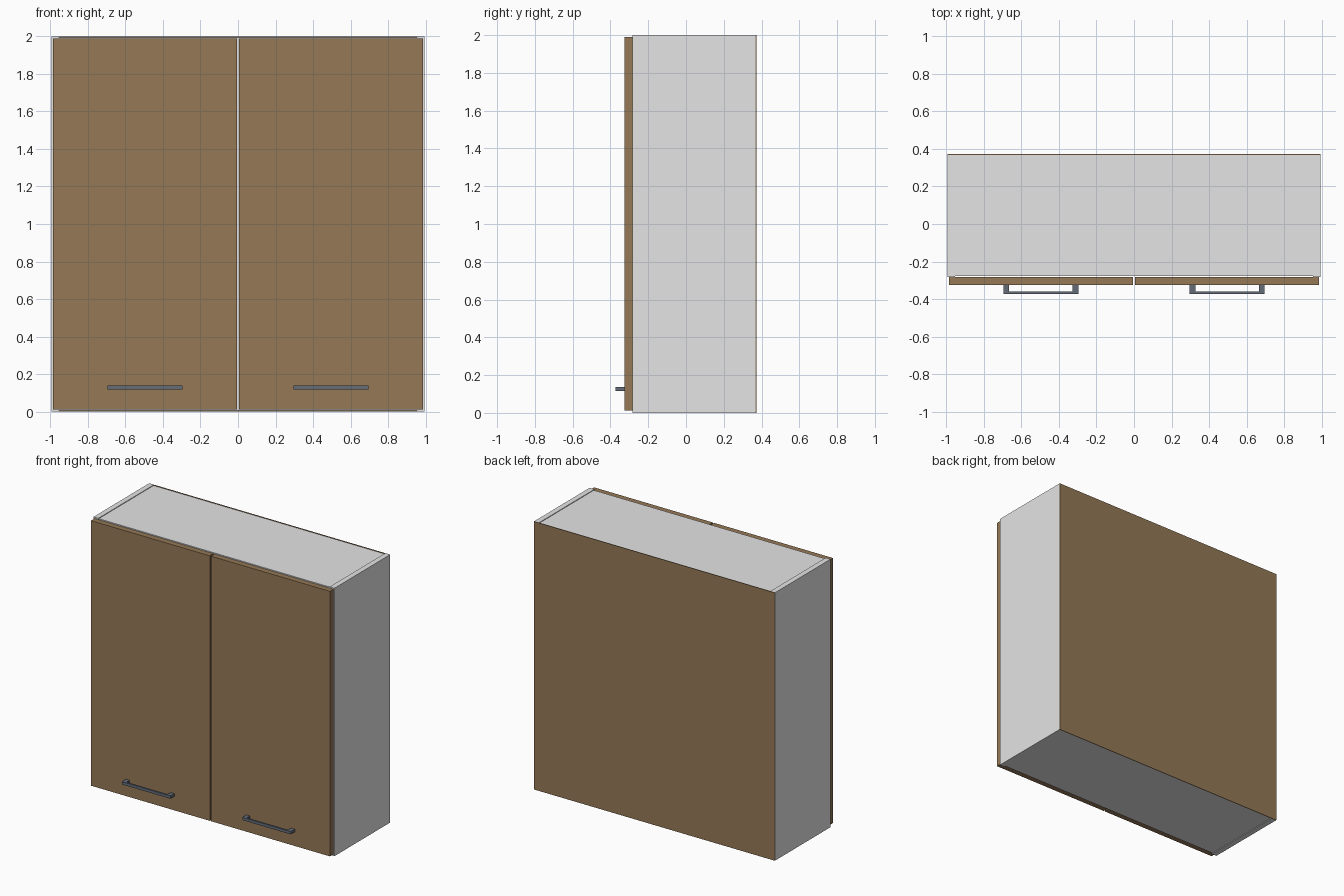
import bpy
import bmesh

if "Cube" in bpy.data.objects:
    bpy.data.objects.remove(bpy.data.objects["Cube"])


def material(name, rgb):
    m = bpy.data.materials.new(name)
    m.diffuse_color = (*rgb, 1.0)
    m.use_nodes = True
    m.node_tree.nodes["Principled BSDF"].inputs["Base Color"].default_value = m.diffuse_color
    return m


GREY = material("light grey board", (0.78, 0.78, 0.78))
BROWN = material("brown wood", (0.30, 0.19, 0.093))
METAL = material("dark steel", (0.125, 0.15, 0.19))


def boxes(name, mat, *bounds):
    """One object made of boxes, each given as (x0, x1, y0, y1, z0, z1)."""
    bm = bmesh.new()
    for x0, x1, y0, y1, z0, z1 in bounds:
        verts = bmesh.ops.create_cube(bm, size=1.0)["verts"]
        for v in verts:
            v.co = (x1 if v.co.x > 0 else x0,
                    y1 if v.co.y > 0 else y0,
                    z1 if v.co.z > 0 else z0)
    mesh = bpy.data.meshes.new(name)
    bm.to_mesh(mesh)
    bm.free()
    mesh.materials.append(mat)
    ob = bpy.data.objects.new(name, mesh)
    bpy.context.collection.objects.link(ob)
    return ob


W, BACK, FRONT, H = 0.995, 0.373, -0.283, 2.0   # carcass limits
T, STEP, PLY = 0.04, 0.005, 0.004               # board, recess, back plate
INNER = W - T

# Top and bottom boards, set back slightly from the side panels
boxes("bottom_board", GREY, (-INNER, INNER, FRONT + STEP, BACK - PLY, STEP, T))
boxes("top_board", GREY, (-INNER, INNER, FRONT + STEP, BACK - PLY, H - T, H - STEP))

# Centre divider behind the gap between the doors
boxes("divider", GREY, (-T / 2, T / 2, FRONT + STEP, BACK - PLY, T, H - T))

# Thin back sheet over the whole rear
boxes("back_panel", BROWN, (-W, W, BACK - PLY, BACK, 0, H))

for side, s in (("left", -1), ("right", 1)):
    def span(a, b):
        return tuple(sorted((s * a, s * b)))

    # Side panel
    boxes(side + "_side_panel", GREY, (*span(INNER, W), FRONT, BACK - PLY, 0, H))

    # Door overlaying the carcass
    boxes(side + "_door", BROWN, (*span(0.005, 0.986), -0.325, FRONT, 0.012, 1.99))

    # Handle: thin bar between two square posts
    z = (0.117, 0.138)
    boxes(side + "_handle", METAL,
          (*span(0.297, 0.327), -0.373, -0.325, *z),
          (*span(0.667, 0.697), -0.373, -0.325, *z),
          (*span(0.327, 0.667), -0.373, -0.36, *z))
